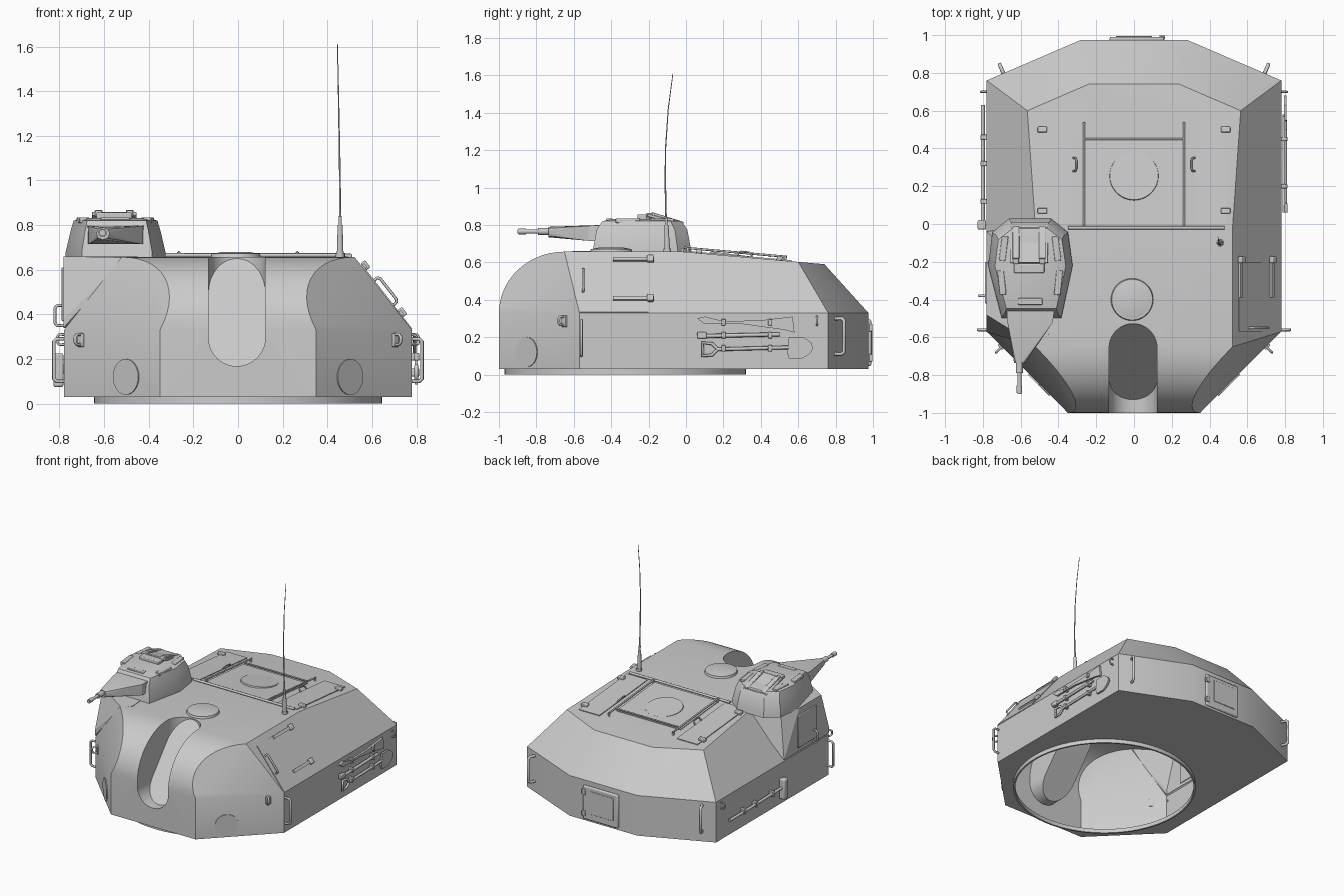
import bpy, bmesh, math
from mathutils import Vector

if "Cube" in bpy.data.objects:
    bpy.data.objects.remove(bpy.data.objects["Cube"])
C, S, PI = math.cos, math.sin, math.pi

def mesh_obj(name, bm):
    bmesh.ops.recalc_face_normals(bm, faces=bm.faces)
    me = bpy.data.meshes.new(name)
    bm.to_mesh(me); bm.free()
    ob = bpy.data.objects.new(name, me)
    bpy.context.collection.objects.link(ob)
    return ob

def hull(name, pts):
    bm = bmesh.new()
    for p in pts:
        bm.verts.new(p)
    r = bmesh.ops.convex_hull(bm, input=bm.verts)
    bmesh.ops.delete(bm, geom=[v for v in bm.verts if not v.link_faces], context='VERTS')
    bmesh.ops.dissolve_limit(bm, angle_limit=0.015, verts=bm.verts, edges=bm.edges)
    return mesh_obj(name, bm)

def prism(name, pts, axis, a, b):
    put = {'x': lambda u, v, w: (w, u, v), 'y': lambda u, v, w: (u, w, v), 'z': lambda u, v, w: (u, v, w)}[axis]
    bm = bmesh.new()
    f = bm.faces.new([bm.verts.new(put(u, v, a)) for u, v in pts])
    e = bmesh.ops.extrude_face_region(bm, geom=[f])
    d = Vector(put(0, 0, b - a))
    bmesh.ops.translate(bm, vec=d, verts=[g for g in e['geom'] if isinstance(g, bmesh.types.BMVert)])
    return mesh_obj(name, bm)

def boolean(ob, other, op):
    m = ob.modifiers.new('bool', 'BOOLEAN')
    m.operation, m.object, m.solver = op, other, 'EXACT'
    bpy.context.view_layer.objects.active = ob
    bpy.ops.object.modifier_apply(modifier=m.name)
    bpy.data.objects.remove(other)

def box(name, loc, size, rot=(0, 0, 0), bevel=0):
    bpy.ops.mesh.primitive_cube_add(size=1, location=loc, rotation=rot)
    ob = bpy.context.object
    ob.name, ob.scale = name, size
    bpy.ops.object.transform_apply(location=False, rotation=False, scale=True)
    if bevel:
        m = ob.modifiers.new('bevel', 'BEVEL'); m.width, m.segments = bevel, 2
    return ob

def cyl(name, p, q, r, r2=None, n=24):
    p, q = Vector(p), Vector(q)
    bpy.ops.mesh.primitive_cone_add(vertices=n, radius1=r, radius2=r if r2 is None else r2, depth=(q - p).length,
        location=(p + q) / 2, rotation=(q - p).to_track_quat('Z', 'Y').to_euler())
    bpy.context.object.name = name

def tube(name, pts, r=0.006, tip=1.0):
    cu = bpy.data.curves.new(name, 'CURVE')
    cu.dimensions, cu.bevel_depth, cu.bevel_resolution, cu.use_fill_caps = '3D', r, 2, True
    sp = cu.splines.new('POLY'); sp.points.add(len(pts) - 1)
    for i, p in enumerate(pts):
        sp.points[i].co = (*p, 1)
        sp.points[i].radius = 1 + (tip - 1) * i / (len(pts) - 1)
    bpy.context.collection.objects.link(bpy.data.objects.new(name, cu))

def grab(name, a, b, out, r=0.007):
    a, b, o = Vector(a), Vector(b), Vector(out)
    k = (b - a).normalized() * 0.012
    tube(name, [a, a + o * .75, a + o + k, b + o - k, b + o * .75, b], r)

# Hull: convex shell with rounded nose and sloped sides
ROOF = 0.657
def roof(y): return ROOF - max(0, y + .02) * .088
half = []
for z in (.03, .33):
    half += [(.35, -1, z), (.78, -.57, z), (.78, .76, z), (.28, .975, z)]
for i in range(1, 15):
    t = PI / 2 * i / 14
    y, z = -.65 - .35 * C(t), .33 + (ROOF - .33) * S(t)
    half.append((1.35 + y - .545 * (z - .33), y, z))
def side_x(z): return .78 - (z - .33) * .79
half += [(side_x(ROOF), -.02, ROOF), (side_x(roof(.6)), .6, roof(.6)), (.24, .74, roof(.74))]
body = hull('turret_body', [(s * x, y, z) for x, y, z in half for s in (1, -1)])

# Upright shoulder that carries the small cupola
bulge = hull('cupola_shoulder', [(-.782, -.57, .34), (-.782, -.572, .38), (-.782, -.04, .34), (-.782, -.48, .66),
    (-.782, -.22, .66), (-.72, -.09, .66), (-.5, .0, .66), (-.45, -.6, .66), (-.5, -.655, .655), (-.45, -.3, .3)])
boolean(body, bulge, 'UNION')

# Gun slot: rounded at both ends, with a sloping back
cut = prism('slot_cutter', [(-1.1, .168), (-.93, .168), (-.57, .6), (-.52, .66), (-.52, .8), (-1.1, .8)], 'x', -.3, .3)
arc = [PI * i / 20 for i in range(21)]
R, X = .127, -.005
boolean(cut, prism('slot_front', [(X + R * C(t), .295 - R * S(t)) for t in arc] + [(X - R, .9), (X + R, .9)], 'y', -1.2, 0), 'INTERSECT')
boolean(cut, prism('slot_top', [(X + R * C(t), -.655 + R * S(t)) for t in arc] + [(X - R, -1.3), (X + R, -1.3)], 'z', 0, 1), 'INTERSECT')
boolean(body, cut, 'DIFFERENCE')

# Open underside with a round hole, then the turret ring
bm = bmesh.new(); bm.from_mesh(body.data); bm.normal_update()
bmesh.ops.delete(bm, geom=[f for f in bm.faces if f.normal.z < -.99 and f.calc_center_median().z < .035], context='FACES')
rim = [e for e in bm.edges if e.is_boundary]
vs = [bm.verts.new((.632 * C(2 * PI * i / 64), -.325 + .632 * S(2 * PI * i / 64), .03)) for i in range(64)]
rim += [bm.edges.new((vs[i - 1], vs[i])) for i in range(64)]
bmesh.ops.triangle_fill(bm, edges=rim, use_beauty=True, normal=(0, 0, -1))
bm.to_mesh(body.data); bm.free()
bm = bmesh.new()
loops = [[bm.verts.new((r * C(2 * PI * i / 64), -.325 + r * S(2 * PI * i / 64), z)) for i in range(64)]
         for r, z in ((.645, 0), (.645, .03), (.632, .03), (.632, 0))]
for k in range(4):
    for i in range(64):
        bm.faces.new((loops[k - 1][i - 1], loops[k - 1][i], loops[k][i], loops[k][i - 1]))
mesh_obj('turret_ring', bm)

# Cupola with gun shroud and barrel
plan = [(-.66, .02), (-.44, .02), (-.35, -.05), (-.325, -.22), (-.385, -.49), (-.7, -.49), (-.772, -.22), (-.75, -.05)]
hull('cupola', [(-.55 + (x + .55) * s, -.24 + (y + .24) * t, z)
     for x, y in plan for s, t, z in ((1, 1.04, .65), (1, 1.02, .68), (.9, .95, .775), (.84, .83, .82), (.68, .6, .832))])
hull('gun_shroud', [(x, -.44, z) for x in (-.675, -.42) for z in (.715, .8)] + [(x, -.52, z) for x in (-.67, -.43) for z in (.715, .795)]
     + [(-.605 + .03 * C(PI * i / 4), -.735, .762 + .028 * S(PI * i / 4)) for i in range(8)])
for a, b, r in ((-.73, -.79, .019), (-.78, -.9, .011), (-.855, -.895, .015)):
    cyl('cupola_gun', (-.607, a, .765), (-.607, b, .765), r, n=16)
for x, y, a in ((-.69, -.13, -.12), (-.7, -.31, .1), (-.41, -.13, .12), (-.4, -.31, -.1), (-.55, -.41, PI / 2)):
    box('vision_block', (x, y, .822), (.035, .13, .024), (0, 0, a), .004)
for x in (-.625, -.485):
    box('cupola_hinge', (x, -.1, .833), (.035, .18, .02), (-.3, 0, 0), .004)
    box('hinge_knuckle', (x, -.195, .85), (.03, .035, .03), bevel=.006)
box('cupola_hatch', (-.555, -.11, .827), (.2, .2, .016), (-.26, 0, 0), .004)
box('cupola_sight', (-.555, -.235, .842), (.16, .05, .03), bevel=.006)

# Roof hatches, rails and grab handles
TILT = (-math.atan(.088), 0, 0)
cyl('front_roof_disc', (-.01, -.4, .65), (-.01, -.4, .672), .114, .108, 48)
cyl('front_disc_cap', (-.01, -.4, .672), (-.01, -.4, .68), .1, .06, 48)
cyl('rear_roof_disc', (0, .254, roof(.255) - .006), (0, .256, roof(.255) + .01), .132, .128, 48)
box('centre_roof_plate', (-.005, .225, roof(.225)), (.53, .45, .01), TILT)
for s in (1, -1):
    box('roof_hatch', (s * .405, .28, roof(.28)), (.17, .57, .012), TILT)
    tube('roof_rail', [(s * .265, y, roof(y) + .022) for y in (-.01, .54)], .006)
    for y in (.01, .53):
        tube('rail_post', [(s * .265, y, roof(y)), (s * .265, y, roof(y) + .025)], .008)
    for y in (.07, .5):
        box('hatch_hinge', (s * .485, y, roof(y) + .01), (.05, .03, .024), TILT, .005)
    grab('hatch_handle', (s * .325, .28, roof(.28)), (s * .325, .35, roof(.35)), (-s * .02, 0, .028), .005)
tube('cross_rail', [(-.265, .45, roof(.45) + .018), (.265, .45, roof(.45) + .018)])
tube('front_rail', [(-.35, -.02, ROOF + .008), (.48, -.02, ROOF + .008)], .009)

# Antenna
cyl('antenna_base', (.457, -.1, .65), (.457, -.1, .675), .02)
cyl('antenna_mount', (.457, -.1, .67), (.457, -.105, .8), .015, .011)
cyl('antenna_neck', (.457, -.105, .8), (.457, -.107, .84), .007)
tube('antenna_rod', [(.457, -.107, .83), (.456, -.11, 1.0), (.453, -.11, 1.2), (.449, -.095, 1.42), (.445, -.07, 1.61)], .005, .4)

# Right sloped hatch and left door
SL = (0, math.atan2(.79, .62), 0)
box('side_hatch', (side_x(.475), -.385, .475), (.365, .37, .01), SL)
for z in (.61, .4):
    box('side_hatch_strap', (side_x(z) + .008, -.28, z + .007), (.022, .22, .012), SL)
    box('side_hatch_hinge', (side_x(z) + .012, -.19, z + .01), (.04, .035, .025), SL, .006)
grab('side_hatch_handle', (side_x(.44), -.55, .44), (side_x(.55), -.55, .55), (.024, 0, .019))
box('left_door', (-.783, -.31, .49), (.014, .22, .24), bevel=.004)
grab('left_door_handle', (-.78, -.38, .35), (-.78, -.38, .44), (-.04, 0, 0))

# Handles, lifting hooks and round chamfer covers on both sides
D = .7071
for s in (1, -1):
    grab('front_handle', (s * .775, -.56, .1), (s * .775, -.56, .29), (s * .05, 0, 0), .008)
    grab('rear_handle', (s * .69, .795, .11), (s * .69, .795, .3), (s * .022, .05, 0), .01)
    box('hook_pad', (s * .705, -.65, .285), (.035, .014, .06), (0, 0, s * PI / 4), .004)
    grab('lifting_hook', (s * .7, -.65, .265), (s * .7, -.65, .31), (s * .03, -.03, 0), .007)
    grab('side_eye', (s * .78, .7, .265), (s * .78, .7, .31), (s * .03, 0, 0), .006)
    cyl('chamfer_cover', (s * .5, -.85, .12), (s * .504, -.854, .12), .08, n=32)

# Rear stowage door
box('rear_door', (.015, .98, .17), (.29, .022, .25), bevel=.009)
box('rear_door_inset', (-.0, .99, .18), (.19, .012, .17), bevel=.004)
for z in (.09, .25):
    box('rear_door_hinge', (.15, .988, z), (.03, .02, .04), bevel=.004)

# Right side tools: shovel, long pole and machete
tube('shovel_shaft', [(.8, .16, .135), (.8, .55, .145)], .01)
tube('shovel_grip', [(.8, .17, .135), (.8, .14, .165), (.8, .09, .17), (.8, .09, .1), (.8, .14, .105), (.8, .17, .135)], .009)
prism('shovel_blade', [(.54, .12), (.55, .2), (.63, .2), (.67, .17), (.68, .14), (.66, .11), (.62, .085), (.55, .085)], 'x', .793, .807)
tube('pole_tool', [(.8, .06, .205), (.8, .5, .215)], .011)
box('pole_head', (.8, .085, .21), (.025, .05, .035), bevel=.005)
prism('machete', [(.06, .3), (.1, .31), (.2, .285), (.4, .29), (.57, .31), (.58, .225), (.52, .24), (.3, .27), (.1, .27)], 'x', .785, .8)
for y in (.2, .45):
    for z in (.14, .21, .28):
        box('tool_clasp', (.795, y, z), (.036, .022, .035), bevel=.004)

# Left side long-handled tool
tube('left_tool_shaft', [(-.8, -.01, .16), (-.8, .47, .15), (-.8, .63, .15)], .011)
box('left_tool_head', (-.805, -.005, .15), (.045, .05, .15), bevel=.008)
for y in (.12, .32, .46):
    box('left_clasp', (-.795, y, .155), (.036, .025, .04), bevel=.004)

# Smooth shading with sharp creases
for ob in bpy.data.objects:
    ob.select_set(ob.type == 'MESH')
bpy.context.view_layer.objects.active = body
bpy.ops.object.shade_smooth_by_angle(angle=math.radians(25))
